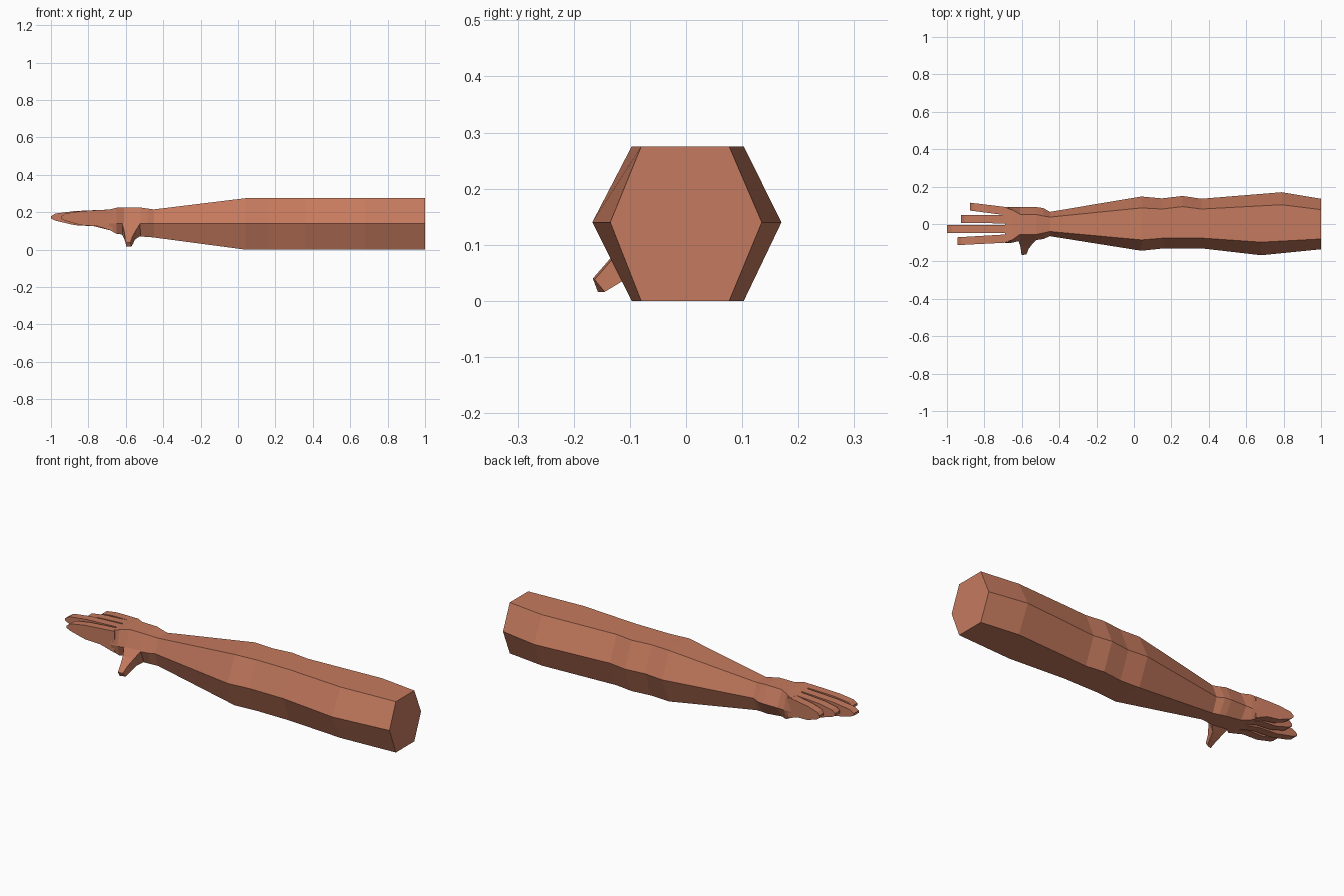
import bpy, bmesh
from mathutils import Vector

skin = bpy.data.materials.new("terracotta_skin")
skin.diffuse_color = (0.56, 0.195, 0.112, 1)


def loft(name, rings, cap_start=True, cap_end=True):
    """Skin a list of equal-length point rings with flat faces."""
    bm = bmesh.new()
    loops = [[bm.verts.new(p) for p in ring] for ring in rings]
    n = len(loops[0])
    for a, b in zip(loops, loops[1:]):
        for i in range(n):
            j = (i + 1) % n
            bm.faces.new((a[i], a[j], b[j], b[i]))
    if cap_start:
        bm.faces.new(loops[0][::-1])
    if cap_end:
        bm.faces.new(loops[-1])
    bmesh.ops.recalc_face_normals(bm, faces=bm.faces)
    # open lofts still need outward normals
    mid = sum((v.co for v in bm.verts), Vector()) / len(bm.verts)
    if sum(f.normal.dot(f.calc_center_median() - mid) * f.calc_area() for f in bm.faces) < 0:
        bmesh.ops.reverse_faces(bm, faces=bm.faces)
    mesh = bpy.data.meshes.new(name)
    bm.to_mesh(mesh)
    bm.free()
    mesh.materials.append(skin)
    obj = bpy.data.objects.new(name, mesh)
    bpy.context.collection.objects.link(obj)
    return obj


def hexagon(xb, xf, back, ridge_b, ridge_f, front, lo, hi):
    """Six-sided section; back and front halves may sit at different x."""
    mid = 0.14
    return [(xb, back, mid), (xb, ridge_b, hi), (xf, ridge_f, hi),
            (xf, front, mid), (xf, ridge_f, lo), (xb, ridge_b, lo)]


# Arm from the cut end to the wrist
wrist = hexagon(-0.45, -0.45, 0.065, 0.037, -0.04, -0.065, 0.065, 0.215)
loft("arm", [
    hexagon(1.00, 1.00, 0.135, 0.077, -0.08, -0.135, 0, 0.275),
    hexagon(0.79, 0.68, 0.170, 0.103, -0.097, -0.167, 0, 0.275),
    hexagon(0.36, 0.36, 0.135, 0.080, -0.075, -0.130, 0, 0.275),
    hexagon(0.26, 0.26, 0.150, 0.093, -0.075, -0.130, 0, 0.275),
    hexagon(0.15, 0.16, 0.137, 0.080, -0.075, -0.130, 0, 0.275),
    hexagon(0.04, 0.04, 0.147, 0.086, -0.085, -0.143, 0, 0.275),
    wrist], cap_end=False)

# Palm widening from the wrist to the knuckles
loft("palm", [
    wrist,
    hexagon(-0.485, -0.485, 0.085, 0.043, -0.048, -0.08, 0.068, 0.220),
    hexagon(-0.52, -0.52, 0.09, 0.050, -0.055, -0.085, 0.070, 0.225),
    hexagon(-0.61, -0.61, 0.09, 0.052, -0.055, -0.09, 0.080, 0.225),
    hexagon(-0.65, -0.65, 0.092, 0.075, -0.085, -0.10, 0.085, 0.224),
    hexagon(-0.69, -0.69, 0.092, 0.088, -0.098, -0.102, 0.107, 0.214)],
    cap_start=False)

# Fingers: base centre y, tip centre y, tip x
profile = [(0.0, 0.100, 0.215), (0.3, 0.125, 0.211), (0.62, 0.131, 0.206),
           (0.93, 0.155, 0.193), (1.0, 0.166, 0.178)]  # along, bottom, top
fingers = {"little_finger": (0.067, 0.093, -0.877),
           "ring_finger": (0.025, 0.027, -0.925),
           "middle_finger": (-0.026, -0.027, -1.0),
           "index_finger": (-0.077, -0.092, -0.945)}
base_x = -0.67
for name, (y0, y1, tip_x) in fingers.items():
    rings = []
    for t, lo, hi in profile:
        x, y, w = base_x + (tip_x - base_x) * t, y0 + (y1 - y0) * t, 0.022 - 0.001 * t
        rings.append([(x, y - w, lo), (x, y + w, lo), (x, y + w, hi), (x, y - w, hi)])
    loft(name, rings)

# Thumb hanging down and forward from the palm edge
loft("thumb", [
    [(-0.62, -0.088, 0.145), (-0.52, -0.083, 0.145), (-0.52, -0.055, 0.075), (-0.62, -0.055, 0.082)],
    [(-0.61, -0.112, 0.105), (-0.545, -0.108, 0.105), (-0.55, -0.082, 0.055), (-0.61, -0.085, 0.060)],
    [(-0.605, -0.138, 0.072), (-0.565, -0.135, 0.070), (-0.56, -0.115, 0.034), (-0.60, -0.117, 0.036)],
    [(-0.602, -0.166, 0.040), (-0.575, -0.163, 0.038), (-0.57, -0.145, 0.016), (-0.598, -0.157, 0.016)]])
